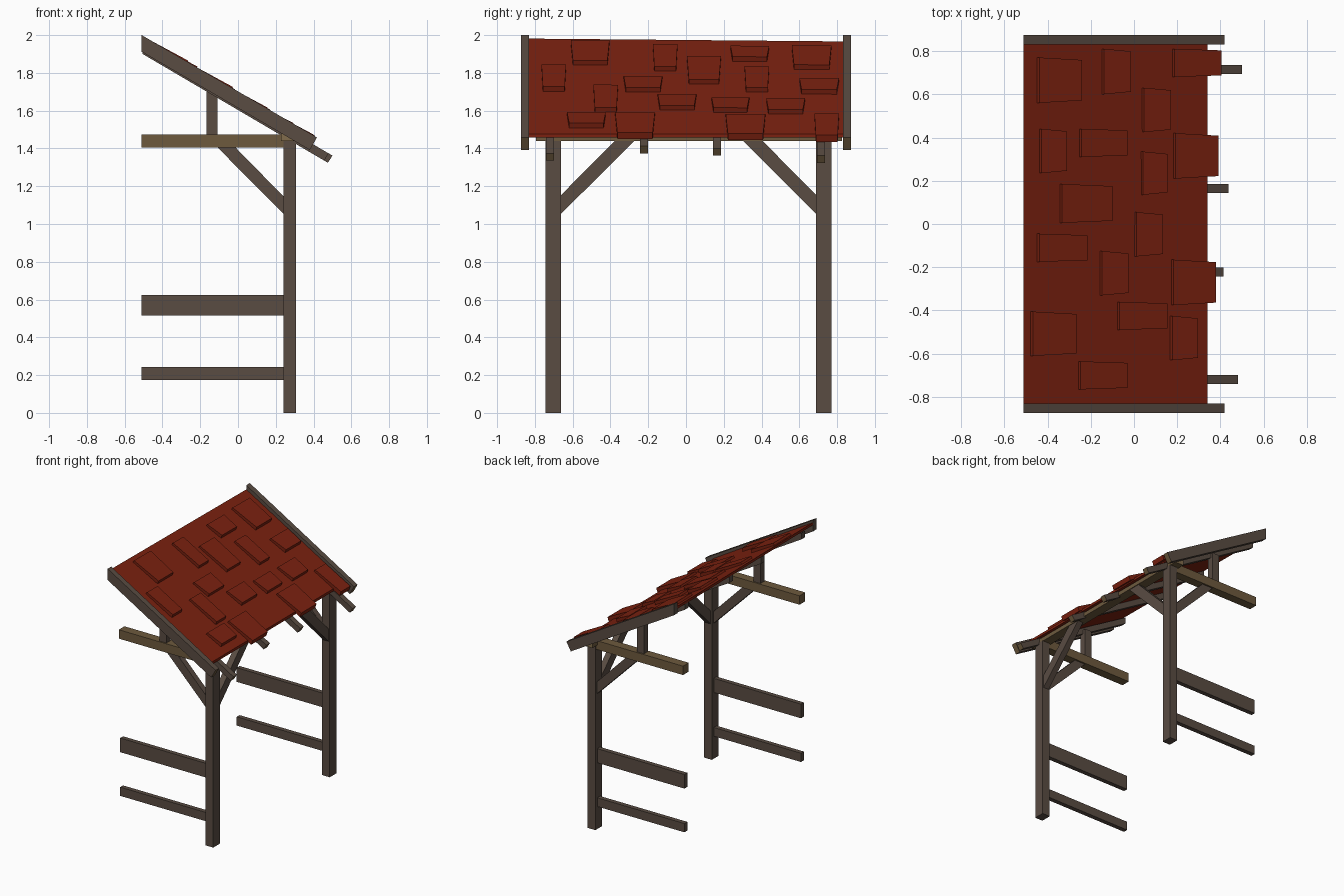
import bpy, bmesh
from mathutils import Vector

if "Cube" in bpy.data.objects:
    bpy.data.objects.remove(bpy.data.objects["Cube"])

def material(name, rgb):
    m = bpy.data.materials.new(name)
    m.diffuse_color = (*rgb, 1)
    m.use_nodes = True
    m.node_tree.nodes["Principled BSDF"].inputs["Base Color"].default_value = m.diffuse_color
    return m

BROWN = material("dark timber", (0.10, 0.072, 0.055))
TAN = material("tan timber", (0.155, 0.102, 0.048))
GRAIN = material("pale end grain", (0.22, 0.15, 0.072))
RED = material("red tile", (0.20, 0.0155, 0.005))

def solid(name, loop_a, loop_b, mats, grain_rule=None):
    """Bridge two matching outlines into a closed solid."""
    bm = bmesh.new()
    a = [bm.verts.new(p) for p in loop_a]
    b = [bm.verts.new(p) for p in loop_b]
    n = len(a)
    bm.faces.new(a)
    bm.faces.new(b[::-1])
    for i in range(n):
        bm.faces.new((a[i], b[i], b[(i + 1) % n], a[(i + 1) % n]))
    bmesh.ops.recalc_face_normals(bm, faces=bm.faces)
    bm.normal_update()
    if grain_rule:
        for f in bm.faces:
            f.material_index = 1 if grain_rule(f.normal) else 0
    me = bpy.data.meshes.new(name)
    bm.to_mesh(me)
    bm.free()
    for m in mats:
        me.materials.append(m)
    ob = bpy.data.objects.new(name, me)
    bpy.context.collection.objects.link(ob)
    return ob

def prism_y(name, pts, y0, y1, mats, rule=None):
    return solid(name, [(x, y0, z) for x, z in pts], [(x, y1, z) for x, z in pts], mats, rule)

def prism_x(name, pts, x0, x1, mats, rule=None):
    return solid(name, [(x0, y, z) for y, z in pts], [(x1, y, z) for y, z in pts], mats, rule)

def rect(x0, x1, z0, z1):
    return [(x0, z0), (x1, z0), (x1, z1), (x0, z1)]

def roof_z(x, y):
    return 1.974 - 0.585 * (x + 0.51) - 0.009 * y * (0.34 - x) / 0.85

def lower_end(n):
    return n.x > 0.5 and n.z < 0

# Two side frames: post, rails, tie beam, king post, braces
for side, yc, inward in (("front", -0.702, 1), ("back", 0.73, -1)):
    def bar(part, pts, w, mat):
        prism_y(f"{side}_{part}", pts, yc - w / 2, yc + w / 2, [mat])
    bar("post", rect(0.24, 0.307, 0, 1.44), 0.082, BROWN)
    bar("lower_rail", rect(-0.51, 0.245, 0.175, 0.243), 0.035, BROWN)
    bar("upper_rail", rect(-0.51, 0.245, 0.515, 0.625), 0.035, BROWN)
    bar("tie_beam", rect(-0.51, 0.245, 1.405, 1.474), 0.07, TAN)
    bar("king_post", rect(-0.167, -0.108, 1.47, 1.70), 0.05, BROWN)
    bar("tie_brace", [(0.242, 1.052), (0.242, 1.145), (-0.015, 1.407), (-0.11, 1.407)], 0.045, BROWN)
    face = yc + inward * 0.04
    prism_x(f"{side}_plate_brace",
            [(face, 1.053), (face, 1.153), (face + inward * 0.287, 1.442), (face + inward * 0.39, 1.442)],
            0.25, 0.297, [BROWN])

# Wall plate under the eaves
prism_y("wall_plate", [(0.228, 1.44), (0.302, 1.44), (0.302, 1.472), (0.228, 1.505)],
        -0.795, 0.825, [TAN, GRAIN], lambda n: abs(n.y) > 0.9)

# Rafters, each with its own overhang
for i, (yc, xe) in enumerate(((-0.72, 0.48), (-0.222, 0.415), (0.164, 0.436), (0.714, 0.50))):
    top = lambda x: 1.953 - 0.585 * (x + 0.51)
    pts = [(-0.505, top(-0.505)), (xe, top(xe)), (xe - 0.024, top(xe) - 0.038), (-0.505, top(-0.505) - 0.05)]
    prism_y(f"rafter_{i + 1}", pts, yc - 0.021, yc + 0.021, [BROWN, TAN], lower_end)

# Verge boards at both roof ends
for side, y0 in (("front", -0.873), ("back", 0.83)):
    prism_y(f"{side}_verge_board", [(-0.51, 2.0), (0.418, 1.458), (0.38, 1.392), (-0.51, 1.912)],
            y0, y0 + 0.043, [BROWN, TAN], lower_end)

# Roof sheet
ring = [(-0.51, -0.831), (0.34, -0.831), (0.34, 0.831), (-0.51, 0.831)]
solid("roof_sheet", [(x, y, roof_z(x, y)) for x, y in ring],
      [(x, y, roof_z(x, y) - 0.02) for x, y in ring], [RED])

# Raised tiles: upper x, lower x, y range; tapered and lifted at the lower end
tiles = [(-.45, -.24, .56, .77), (-.15, -.015, .60, .81), (.175, .405, .68, .81), (.035, .17, .425, .63),
         (-.44, -.31, .235, .44), (-.255, -.03, .31, .44), (.18, .39, .21, .42), (.03, .155, .135, .335),
         (-.345, -.10, .005, .185), (0, .135, -.15, .055), (-.45, -.215, -.175, -.045),
         (.17, .38, -.375, -.165), (-.16, -.025, -.33, -.125), (-.08, .155, -.49, -.36),
         (-.48, -.265, -.61, -.405), (.165, .295, -.63, -.425), (-.26, -.03, -.765, -.635)]
for i, (x0, x1, y0, y1) in enumerate(tiles):
    t = (y1 - y0) * 0.055
    plan = [(x0, y0, 0), (x1, y0 + t, 1), (x1, y1 - t, 1), (x0, y1, 0)]
    upper = [(x + (0 if e else 0.012), y, roof_z(x, y) + (0.031 if e else 0.013)) for x, y, e in plan]
    lower = [(x - (0.012 if e else 0), y, roof_z(x, y) - 0.004) for x, y, e in plan]
    solid(f"roof_tile_{i + 1}", upper, lower, [RED])
